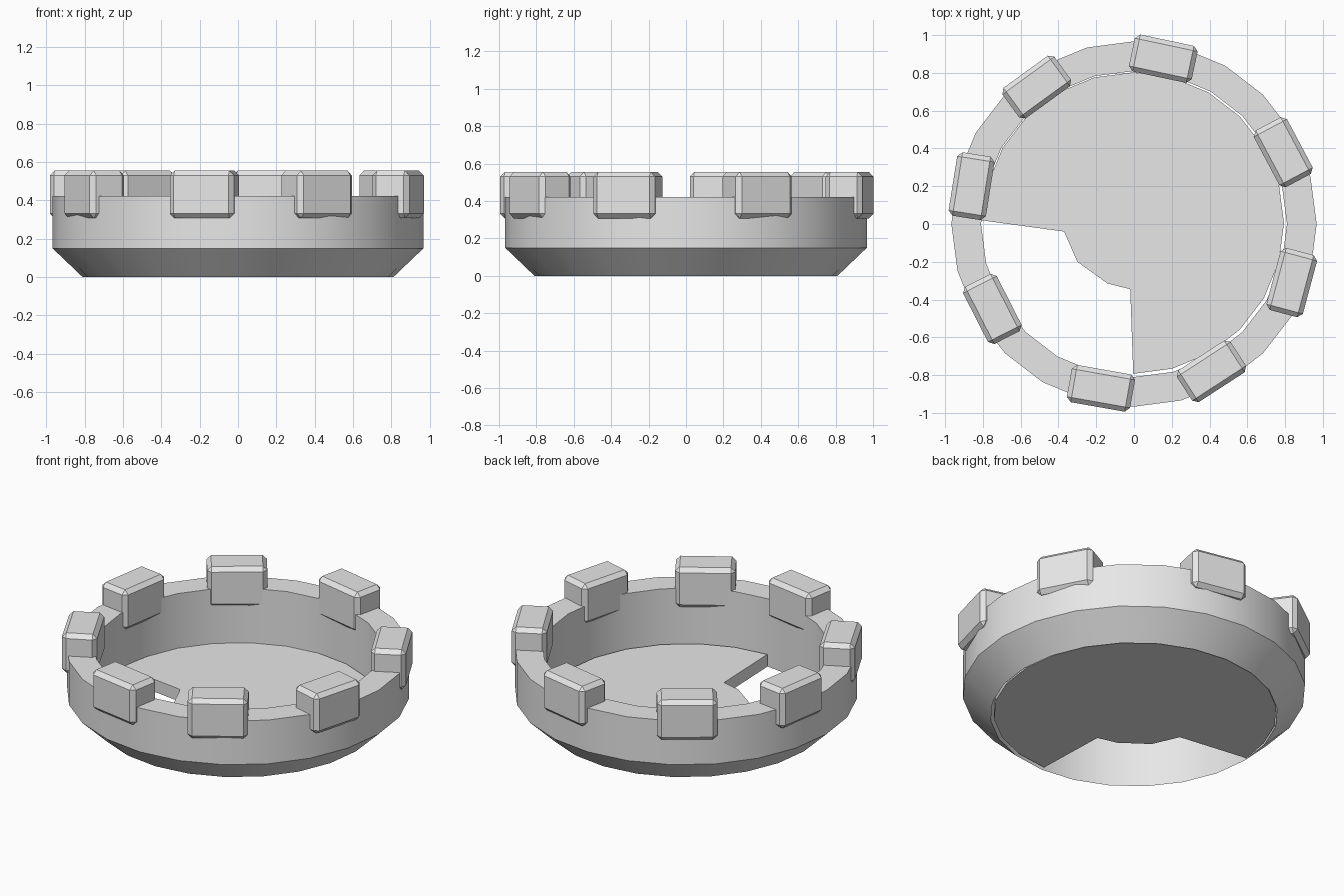
import bpy, bmesh
from math import sin, cos, pi, radians
from mathutils import Matrix, Vector

cube = bpy.data.objects.get("Cube")
if cube:
    bpy.data.objects.remove(cube, do_unlink=True)

SIDES = 24

stone = bpy.data.materials.new("light_grey")
stone.use_nodes = True
grey = (0.8, 0.8, 0.8, 1)
stone.diffuse_color = grey
stone.node_tree.nodes["Principled BSDF"].inputs["Base Color"].default_value = grey


def finish(name, bm):
    """Turn a bmesh into a named, shaded object."""
    bmesh.ops.recalc_face_normals(bm, faces=bm.faces)
    mesh = bpy.data.meshes.new(name)
    bm.to_mesh(mesh)
    bm.free()
    mesh.materials.append(stone)
    obj = bpy.data.objects.new(name, mesh)
    bpy.context.collection.objects.link(obj)
    bpy.ops.object.select_all(action='DESELECT')
    obj.select_set(True)
    bpy.context.view_layer.objects.active = obj
    bpy.ops.object.shade_smooth_by_angle(angle=radians(30))
    return obj


# Round wall: flared foot, straight outside, straight inside
profile = [(0.81, 0), (0.967, 0.15), (0.967, 0.422), (0.81, 0.422)]
bm = bmesh.new()
rings = []
for i in range(SIDES):
    a = 2 * pi * i / SIDES
    rings.append([bm.verts.new((r * cos(a), r * sin(a), z)) for r, z in profile])
for i, ring in enumerate(rings):
    following = rings[(i + 1) % SIDES]
    for j in range(len(profile)):
        k = (j + 1) % len(profile)
        bm.faces.new((ring[j], following[j], following[k], ring[k]))
finish("round_wall", bm)

# Floor slab with a broken-out opening
outline = [(0.798 * cos(radians(d)) - 0.004, 0.798 * sin(radians(d)) + 0.005)
           for d in range(-90, 180, 15)]
outline += [(-0.81, 0.02), (-0.37, -0.04), (-0.30, -0.20), (-0.14, -0.315), (-0.02, -0.345)]
bm = bmesh.new()
base = bm.faces.new([bm.verts.new((x, y, 0.008)) for x, y in outline])
raised = bmesh.ops.extrude_face_region(bm, geom=[base], use_keep_orig=True)
top = [v for v in raised["geom"] if isinstance(v, bmesh.types.BMVert)]
bmesh.ops.translate(bm, verts=top, vec=(0, 0, 0.077))
finish("floor_slab", bm)

# Battlement blocks, set a little unevenly: x, y, facing angle
blocks = [
    (0.155, 0.875, 78), (-0.515, 0.725, 126), (-0.86, 0.20, 171),
    (-0.75, -0.45, 207), (-0.175, -0.87, 260), (0.41, -0.78, 303),
    (0.835, -0.31, 345), (0.79, 0.38, 28),
]
for n, (x, y, facing) in enumerate(blocks, 1):
    bm = bmesh.new()
    bmesh.ops.create_cube(bm, size=1)
    bmesh.ops.scale(bm, verts=bm.verts, vec=(0.2, 0.34, 0.248))
    bmesh.ops.bevel(bm, geom=bm.edges[:], offset=0.025, segments=1, affect='EDGES')
    place = Matrix.Translation(Vector((x, y, 0.431))) @ Matrix.Rotation(radians(facing), 4, 'Z')
    bmesh.ops.transform(bm, matrix=place, verts=bm.verts)
    finish(f"battlement_block_{n}", bm)
